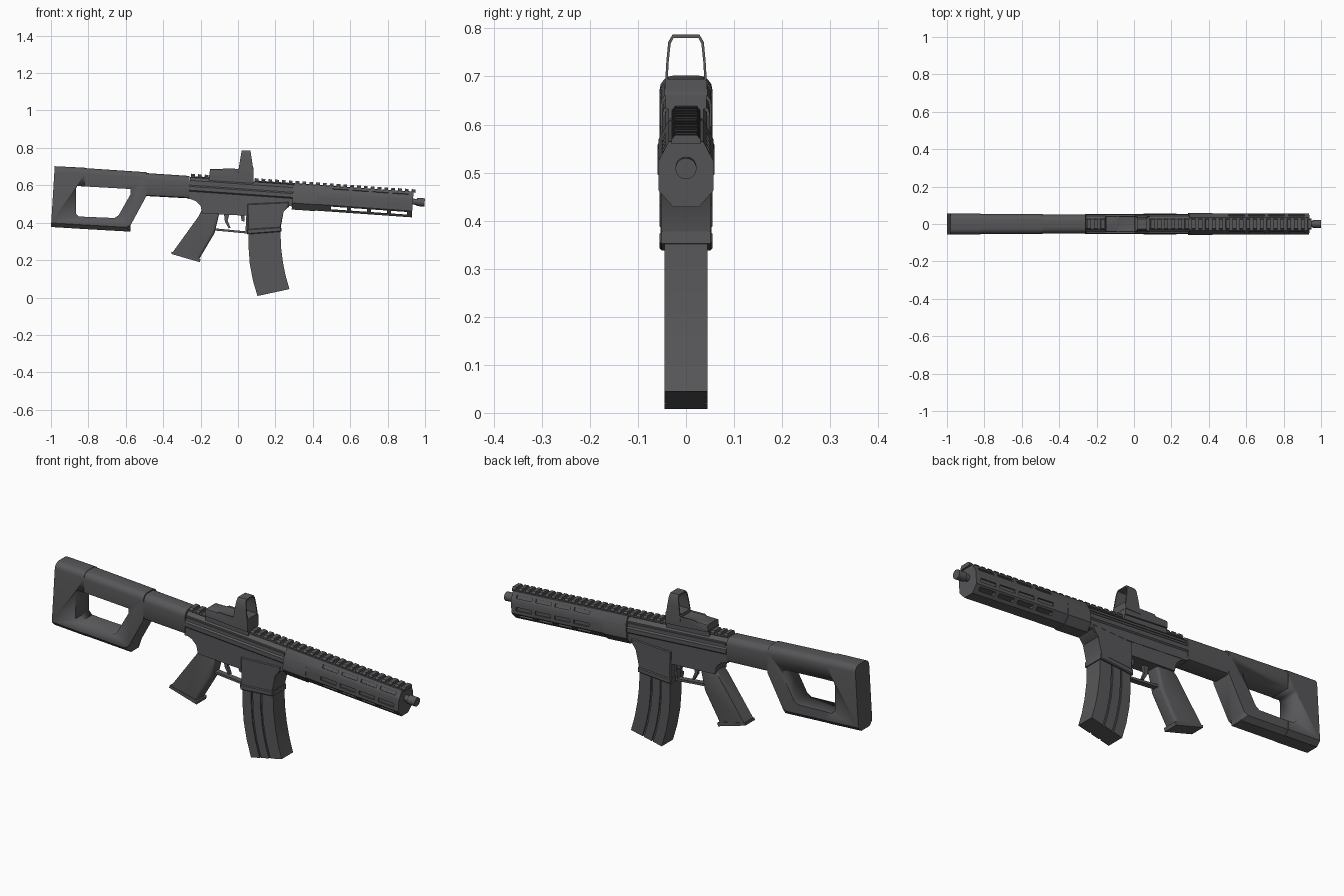
import bpy, bmesh, math
from mathutils import Matrix, Vector

if "Cube" in bpy.data.objects:
    bpy.data.objects.remove(bpy.data.objects["Cube"])

TILT = 0.07
mat = bpy.data.materials.new("dark_grey")
mat.use_nodes = True
grey = (0.095, 0.095, 0.1, 1)
mat.diffuse_color = grey
mat.node_tree.nodes["Principled BSDF"].inputs["Base Color"].default_value = grey


def finish(name, bm, smooth=True):
    bmesh.ops.recalc_face_normals(bm, faces=bm.faces)
    me = bpy.data.meshes.new(name)
    bm.to_mesh(me)
    bm.free()
    me.materials.append(mat)
    ob = bpy.data.objects.new(name, me)
    bpy.context.collection.objects.link(ob)
    bpy.ops.object.select_all(action='DESELECT')
    ob.select_set(True)
    bpy.context.view_layer.objects.active = ob
    if smooth:
        bpy.ops.object.shade_smooth_by_angle(angle=math.radians(35))
    return ob


def prism(bm, a, b):
    """Closed solid between two matching rings of points."""
    va, vb = [bm.verts.new(p) for p in a], [bm.verts.new(p) for p in b]
    n = len(a)
    bm.faces.new(va)
    bm.faces.new(vb[::-1])
    for i in range(n):
        bm.faces.new((va[i], vb[i], vb[(i + 1) % n], va[(i + 1) % n]))


def plate(name, pts, hw, rules=()):
    """Side profile (x, z) given width; rules are (edge test, bevel size, segments)."""
    bm = bmesh.new()
    prism(bm, [(x, -hw, z) for x, z in pts], [(x, hw, z) for x, z in pts])
    for test, size, seg in rules:
        edges = [e for e in bm.edges
                 if abs(e.verts[0].co.y - e.verts[1].co.y) < 1e-4
                 and abs(abs(e.verts[0].co.y) - hw) < 1e-4
                 and test(*((e.verts[0].co + e.verts[1].co) / 2).xz)]
        bmesh.ops.bevel(bm, geom=edges, offset=size, segments=seg, profile=0.5,
                        affect='EDGES', clamp_overlap=True)
    return finish(name, bm)


def axis(x):
    return 0.578 - TILT * x


def ring(half, x):
    full = half + [(-y, d) for y, d in reversed(half)]
    return [(x + TILT * d, y, axis(x) + d) for y, d in full]


def sweep(name, half, x0, x1):
    """Mirrored half section (y, height from bore) run along the barrel axis."""
    bm = bmesh.new()
    prism(bm, ring(half, x0), ring(half, x1))
    return finish(name, bm)


def add_box(bm, x, y, d, size, roll=0):
    m = (Matrix.Translation((x + TILT * d, y, axis(x) + d)) @ Matrix.Rotation(TILT, 4, 'Y')
         @ Matrix.Rotation(roll, 4, 'X') @ Matrix.Diagonal((*size, 1)))
    bmesh.ops.create_cube(bm, size=1, matrix=m)


def rod(name, x0, x1, r, sides=20):
    bm = bmesh.new()
    circle = [(r * math.cos(t * math.tau / sides), r * math.sin(t * math.tau / sides)) for t in range(sides)]
    prism(bm, *[[(x + TILT * d, y, axis(x) + d) for y, d in circle] for x in (x0, x1)])
    return finish(name, bm)


def cut(ob, cutter):
    mod = ob.modifiers.new("cut", 'BOOLEAN')
    mod.operation, mod.object, mod.solver = 'DIFFERENCE', cutter, 'EXACT'
    cutter.hide_render = True
    bpy.ops.object.select_all(action='DESELECT')
    ob.select_set(True)
    bpy.context.view_layer.objects.active = ob
    bpy.ops.object.modifier_apply(modifier=mod.name)
    bpy.data.objects.remove(cutter)


# Stock: rounded top, chamfered toe, open window
stock = plate("stock", [(-.82, .692), (-.49, .67), (-.49, .542), (-.574, .387), (-.574, .352), (-.82, .366)], .053,
              [(lambda x, z: z > .675, .03, 4), (lambda x, z: z < .375, .022, 1)])
pad = plate("butt_pad", [(-.98, .702), (-.82, .694), (-.82, .366), (-1, .377)], .055,
            [(lambda x, z: z > .69, .03, 4), (lambda x, z: z < .38, .022, 1)])
hole = [(-.86, .596), (-.574, .58), (-.574, .553), (-.638, .44), (-.66, .425),
        (-.85, .433), (-.867, .45), (-.867, .58)]
for part in (stock, pad):
    cut(part, plate("window_cutter", hole, .1))

# Stock tube blending down into the receiver
plate("stock_tube", [(-.5, .666), (-.26, .65), (-.26, .53), (-.5, .543)], .05,
      [(lambda x, z: z > .64, .032, 4), (lambda x, z: z < .55, .015, 2)])

# Upper receiver with side ridge
sweep("upper_receiver", [(.024, .048), (.043, .03), (.046, .005), (.053, -.002), (.053, -.022),
                         (.047, -.028), (.047, -.07)], -.26, .295)
sweep("side_rib", [(.05, .024), (.05, .014)], -.255, .29)

# Lower receiver and magazine well
plate("lower_receiver", [(-.262, .575), (-.262, .53), (-.225, .515), (-.2, .49), (-.192, .45),
                         (.05, .437), (.1, .42), (.24, .46), (.272, .485), (.272, .54)], .045)
plate("magazine_well", [(.05, .5), (.052, .36), (.228, .372), (.24, .46), (.27, .487), (.27, .51)], .051,
      [(lambda x, z: True, .004, 1)])
plate("well_lip", [(.047, .365), (.049, .338), (.232, .352), (.231, .377)], .055,
      [(lambda x, z: True, .004, 1)])

# Curved magazine: core and raised ribs
SIDES = [((.057, .35), (.227, .36)), ((.057, .26), (.23, .27)), ((.063, .18), (.24, .19)),
         ((.08, .09), (.255, .115)), ((.104, .008), (.275, .045))]


def strip(f0, f1):
    pick = lambda s, f: tuple(Vector(s[0]).lerp(Vector(s[1]), f))
    return [pick(s, f0) for s in SIDES] + [pick(s, f1) for s in reversed(SIDES)]


plate("magazine_core", strip(.01, .99), .039)
for i, (a, b) in enumerate([(0, .28), (.33, .58), (.63, 1)]):
    plate(f"magazine_rib_{i}", strip(a, b), .045)

# Grip, trigger and guard
plate("grip", [(-.192, .47), (-.21, .435), (-.352, .238), (-.212, .198), (-.125, .345), (-.1, .45)], .036,
      [(lambda x, z: .21 < z < .46 and abs(x + .282) > .03 or z > .46, .014, 3)])
plate("grip_foot", [(-.355, .245), (-.357, .233), (-.205, .189), (-.2, .205), (-.22, .214)], .038)
plate("trigger_guard", [(-.125, .37), (-.125, .358), (.05, .342), (.055, .45), (.045, .45), (.04, .354)], .014)
plate("trigger", [(-.075, .45), (-.045, .45), (-.055, .41), (-.04, .372), (-.05, .37), (-.07, .405)], .008)
plate("catch", [(.012, .45), (.035, .45), (.035, .405), (.02, .41)], .02)

# Handguard: eight-sided shell with slots
guard = sweep("handguard", [(.027, -.084), (.057, -.05), (.057, .012), (.036, .052)], .295, .935)
bm = bmesh.new()
for i in range(4):
    x = .545 + i * .107
    add_box(bm, x, 0, -.064, (.086, .2, .014))
    for s in (-1, 1):
        add_box(bm, x, s * .057, -.026, (.086, .014, .018))
        add_box(bm, x, s * .0465, .032, (.086, .012, .016), s * .48)
cut(guard, finish("slot_cutter", bm, False))
sweep("guard_collar", [(.03, -.087), (.059, -.052), (.059, .0), (.045, .03)], .293, .42)

# Top rail and teeth
for name, x0, x1 in [("rear_rail", -.255, -.15), ("front_rail", .085, .935)]:
    sweep(name, [(.022, .04), (.03, .05), (.026, .054)], x0, x1)
    bm = bmesh.new()
    for i in range(int((x1 - x0) / .0365) + 1):
        x = x0 + .01 + i * .0365
        prism(bm, *[ring([(.03, .048), (.03, .057), (.023, .066)], x + s * .01) for s in (-1, 1)])
    finish(name + "_teeth", bm)

# Barrel tip
rod("barrel", .9, .965, .016)
rod("muzzle_ring", .955, .998, .022)

# Sight: body, step and open hood
plate("sight_mount", [(-.155, .625), (-.155, .655), (.083, .645), (.083, .61)], .036)
plate("sight_body", [(-.153, .65), (-.15, .686), (-.09, .686), (-.08, .682), (.0, .68), (.083, .695),
                     (.083, .632)], .043, [(lambda x, z: z > .67, .008, 2)])
bm = bmesh.new()
outer = [(.045, .66), (.041, .73), (.037, .772), (.028, .787)]
inner = [(.038, .695), (.036, .73), (.032, .768), (.026, .78)]
loops = []
for half in (outer, inner):
    pts = half + [(-y, z) for y, z in reversed(half)]
    for lean, base in ((.17, 0), (-.15, .084)):
        loops.append([bm.verts.new((base + lean * max(0, z - .67), y, z)) for y, z in pts])
ob, of, ib, fi = loops
for a, b in ((ob, of), (of, fi), (fi, ib), (ib, ob)):
    for i in range(len(a)):
        j = (i + 1) % len(a)
        bm.faces.new((a[i], a[j], b[j], b[i]))
finish("sight_hood", bm)
